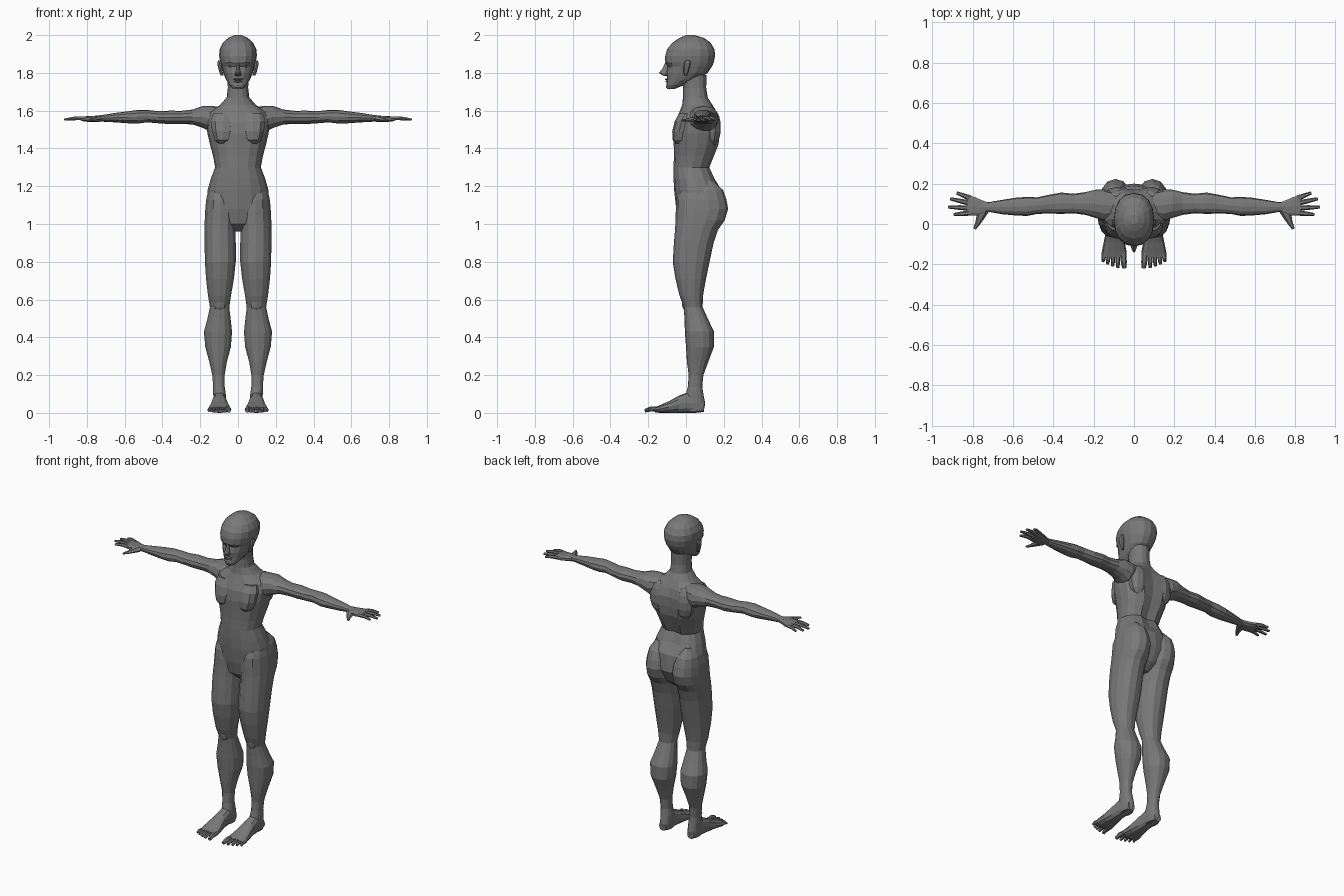
import bpy, bmesh, math
from mathutils import Vector, Matrix

skin = bpy.data.materials.new("dark_grey")
skin.diffuse_color = (.19, .19, .19, 1)


def loft(bm, axis, rings, sides=14, power=2.3):
    """Skin superellipse rings (pos, u0, u1, v0, v1) along an axis, capped."""
    others = [i for i in range(3) if i != axis]
    loops = []
    for pos, u0, u1, v0, v1 in rings:
        loop = []
        for k in range(sides):
            t = 2 * math.pi * k / sides + math.pi / 2
            c, s = math.cos(t), math.sin(t)
            co = [0, 0, 0]
            co[axis] = pos
            co[others[0]] = (u0 + u1) / 2 + (u1 - u0) / 2 * math.copysign(abs(c) ** (2 / power), c)
            co[others[1]] = (v0 + v1) / 2 + (v1 - v0) / 2 * math.copysign(abs(s) ** (2 / power), s)
            loop.append(bm.verts.new(co))
        loops.append(loop)
    skin_loops(bm, loops)


def skin_loops(bm, loops):
    """Bridge consecutive loops and cap both ends."""
    n = len(loops[0])
    for a, b in zip(loops, loops[1:]):
        for k in range(n):
            j = (k + 1) % n
            bm.faces.new((a[k], a[j], b[j], b[k]))
    bm.faces.new(loops[0])
    bm.faces.new(loops[-1])


def tube(bm, points, radii, flat=1.0, sides=6):
    """Chain of tapered segments through points."""
    loops = []
    for i, p in enumerate(points):
        d = (Vector(points[min(i + 1, len(points) - 1)]) - Vector(points[max(i - 1, 0)])).normalized()
        side = d.cross(Vector((0, 0, 1))).normalized()
        up = side.cross(d)
        loops.append([bm.verts.new(Vector(p) + radii[i] * (math.cos(t) * side + flat * math.sin(t) * up))
                      for t in (2 * math.pi * k / sides for k in range(sides))])
    skin_loops(bm, loops)


def ball(bm, centre, size, u=10, v=7):
    m = Matrix.Translation(centre) @ Matrix.Diagonal((*size, 1))
    bmesh.ops.create_uvsphere(bm, u_segments=u, v_segments=v, radius=1, matrix=m)


def finish(name, bm, mirror=False):
    bmesh.ops.recalc_face_normals(bm, faces=bm.faces)
    mesh = bpy.data.meshes.new(name)
    bm.to_mesh(mesh)
    bm.free()
    mesh.materials.append(skin)
    ob = bpy.data.objects.new(name, mesh)
    bpy.context.collection.objects.link(ob)
    if mirror:
        mod = ob.modifiers.new("mirror", "MIRROR")
        mod.use_mirror_merge = False


def symmetric(rows):
    return [(z, -w, w, y0, y1) for z, w, y0, y1 in rows]


# Torso and neck, with a groove along the spine
bm = bmesh.new()
loft(bm, 2, symmetric([
    (.96, .03, .01, .11), (1.0, .11, -.035, .16), (1.08, .165, -.052, .2), (1.18, .161, -.063, .188),
    (1.24, .144, -.066, .158), (1.30, .121, -.066, .13), (1.36, .132, -.064, .155), (1.42, .148, -.065, .18),
    (1.48, .162, -.067, .188), (1.54, .168, -.058, .188), (1.59, .155, -.036, .172), (1.63, .095, -.02, .14),
    (1.67, .06, -.016, .115), (1.72, .054, -.015, .107), (1.79, .056, -.03, .108)]), 16)
for v in bm.verts:
    if abs(v.co.x) < .005 and v.co.y > .1 and 1.2 < v.co.z < 1.62:
        v.co.y -= .018
finish("torso", bm)

# Chest muscles and shoulder blades
bm = bmesh.new()
loft(bm, 2, [(1.425, .055, .105, -.052, .02), (1.445, .035, .125, -.071, .03), (1.49, .018, .14, -.073, .04),
             (1.545, .008, .148, -.06, .05), (1.585, .01, .135, -.036, .06)], 10, 2.2)
finish("chest_muscle", bm, True)
bm = bmesh.new()
ball(bm, (.085, .14, 1.51), (.065, .045, .1))
finish("shoulder_blade", bm, True)

# Head
bm = bmesh.new()
loft(bm, 2, symmetric([
    (1.715, .024, -.1, -.06), (1.735, .045, -.103, -.01), (1.765, .064, -.1, .06), (1.80, .078, -.104, .115),
    (1.835, .088, -.098, .138), (1.855, .094, -.11, .147), (1.89, .1, -.11, .154), (1.925, .098, -.1, .151),
    (1.96, .08, -.072, .13), (1.985, .052, -.035, .095), (2.0, .02, 0, .045)]), 16, 2.2)
finish("head", bm)

# Nose, mouth and chin
bm = bmesh.new()
loft(bm, 2, symmetric([(1.783, .012, -.116, -.08), (1.79, .018, -.13, -.08), (1.80, .014, -.143, -.08),
                       (1.825, .009, -.124, -.08), (1.852, .008, -.111, -.08)]), 8, 1.6)
finish("nose", bm)
bm = bmesh.new()
ball(bm, (0, -.096, 1.766), (.028, .016, .006), 8, 5)
ball(bm, (0, -.094, 1.755), (.024, .016, .007), 8, 5)
ball(bm, (0, -.088, 1.728), (.024, .018, .015), 8, 5)
finish("lips_and_chin", bm)

# Eyes, brows and ears
bm = bmesh.new()
ball(bm, (.036, -.079, 1.836), (.016, .014, .009), 8, 6)
finish("eye", bm, True)
bm = bmesh.new()
tube(bm, [(.014, -.101, 1.851), (.04, -.094, 1.857), (.062, -.076, 1.852)], [.007, .008, .006])
finish("brow", bm, True)
bm = bmesh.new()
loft(bm, 2, [(1.785, .075, .09, -.01, .004), (1.80, .08, .098, -.012, .01), (1.83, .085, .106, -.012, .02),
             (1.852, .085, .11, -.01, .025), (1.866, .085, .105, -.002, .02)], 8)
finish("ear", bm, True)

# Arm
bm = bmesh.new()
loft(bm, 0, [
    (.07, .03, .15, 1.53, 1.62), (.15, .015, .172, 1.49, 1.625), (.19, .03, .17, 1.51, 1.624),
    (.24, .045, .158, 1.527, 1.606), (.30, .053, .15, 1.53, 1.599), (.36, .05, .156, 1.529, 1.6),
    (.42, .052, .145, 1.533, 1.597), (.48, .05, .132, 1.538, 1.604), (.53, .04, .134, 1.532, 1.604),
    (.58, .042, .131, 1.533, 1.597), (.65, .048, .12, 1.538, 1.588), (.72, .06, .108, 1.542, 1.577),
    (.75, .058, .11, 1.542, 1.574)], 12, 2.2)
finish("arm", bm, True)

# Hand with four fingers and a thumb
bm = bmesh.new()
loft(bm, 0, [(.73, .058, .11, 1.543, 1.574), (.76, .042, .122, 1.54, 1.573), (.79, .04, .136, 1.54, 1.572),
             (.828, .043, .141, 1.545, 1.568)], 10, 2.8)
for base, tip in [((.81, .128), (.878, .154)), ((.815, .104), (.91, .125)),
                  ((.815, .079), (.92, .084)), ((.81, .055), (.893, .047))]:
    mid = [(a + b) / 2 for a, b in zip(base, tip)]
    tube(bm, [(*base, 1.558), (*mid, 1.56), (*tip, 1.553)], [.0135, .0115, .0075], .85)
tube(bm, [(.745, .07, 1.556), (.762, .032, 1.553), (.776, .0, 1.55), (.79, -.024, 1.548)],
     [.027, .02, .012, .007], .65)
finish("hand", bm, True)

# Leg, from buttock to ankle; the top leans outward to form the groin line
bm = bmesh.new()
loft(bm, 2, [
    (1.23, .075, .125, .03, .145), (1.18, .035, .158, -.03, .196), (1.13, .016, .17, -.05, .214),
    (1.08, .008, .175, -.054, .223), (1.02, .008, .178, -.055, .205), (.97, .012, .179, -.058, .17),
    (.90, .01, .179, -.064, .146), (.80, .01, .177, -.07, .125), (.71, .02, .171, -.056, .106),
    (.62, .036, .16, -.034, .09), (.56, .045, .15, -.012, .088), (.50, .038, .163, -.008, .115),
    (.43, .03, .182, -.006, .148), (.35, .036, .175, 0, .148), (.27, .058, .153, .005, .118),
    (.20, .07, .137, .014, .092), (.14, .07, .132, .01, .086), (.10, .064, .132, 0, .092),
    (.05, .062, .13, -.01, .102), (.01, .066, .126, 0, .094)], 14, 2.25)
finish("leg", bm, True)

# Kneecap
bm = bmesh.new()
ball(bm, (.097, .006, .58), (.04, .028, .045), 8, 6)
finish("kneecap", bm, True)

# Foot with five toes
bm = bmesh.new()
loft(bm, 1, [(.095, .075, .122, .005, .06), (.05, .064, .13, 0, .1), (.01, .062, .134, 0, .11),
             (-.04, .056, .14, 0, .09), (-.09, .046, .15, 0, .062), (-.14, .036, .16, 0, .04),
             (-.165, .038, .16, .003, .03)], 12, 2.4)
for x, tip_x, tip_y, r in [(.053, .048, -.218, .015), (.08, .08, -.217, .011), (.103, .106, -.209, .0105),
                           (.125, .131, -.199, .01), (.147, .154, -.186, .01)]:
    tube(bm, [(x, -.14, .02), ((x + tip_x) / 2, (tip_y - .16) / 2, .02), (tip_x, tip_y, .011)],
         [r, r, r * .7])
finish("foot", bm, True)
